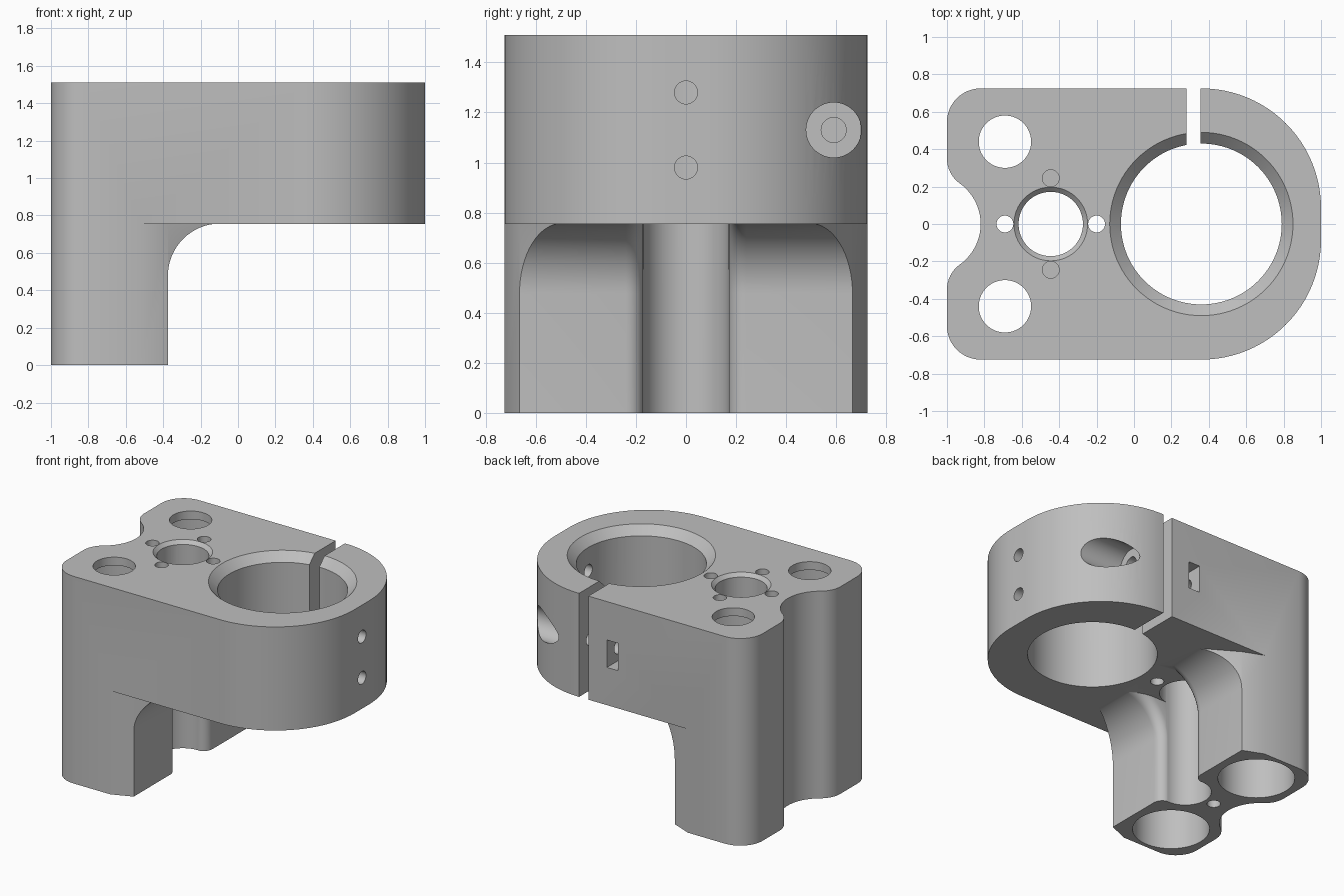
import bpy, bmesh
from math import sin, cos, radians, pi
from mathutils import Vector

cube = bpy.data.objects.get("Cube")
if cube:
    bpy.data.objects.remove(cube, do_unlink=True)

TOP, UNDER, HALF_Y = 1.51, 0.755, 0.725
RING_X, SHAFT_X = 0.36, -0.445


def arc(cx, cy, r, start, end, n=12):
    steps = [radians(start + (end - start) * i / n) for i in range(n + 1)]
    return [(cx + r * cos(a), cy + r * sin(a)) for a in steps]


def prism(name, pts, lo, hi, axis="z", round_edge=None):
    """Extrude a 2D outline along z (points x, y) or along y (points x, z)."""
    bm = bmesh.new()
    place = (lambda p: (p[0], p[1], lo)) if axis == "z" else (lambda p: (p[0], lo, p[1]))
    face = bm.faces.new([bm.verts.new(place(p)) for p in pts])
    edges = list(face.edges)
    top = bmesh.ops.extrude_face_region(bm, geom=[face], use_keep_orig=True)
    shift = Vector((0, 0, hi - lo) if axis == "z" else (0, hi - lo, 0))
    bmesh.ops.translate(bm, vec=shift, verts=[v for v in top["geom"] if isinstance(v, bmesh.types.BMVert)])
    bmesh.ops.recalc_face_normals(bm, faces=bm.faces)
    if round_edge:
        radius, rule = round_edge
        chosen = [e for e in edges if all(rule(v.co) for v in e.verts)]
        bmesh.ops.bevel(bm, geom=chosen, offset=radius, segments=6, profile=0.5, affect="EDGES")
        bmesh.ops.recalc_face_normals(bm, faces=bm.faces)
    mesh = bpy.data.meshes.new(name)
    bm.to_mesh(mesh)
    bm.free()
    obj = bpy.data.objects.new(name, mesh)
    bpy.context.collection.objects.link(obj)
    return obj


def box(name, x0, x1, y0, y1, z0, z1):
    return prism(name, [(x0, y0), (x1, y0), (x1, y1), (x0, y1)], z0, z1)


def cone(name, start, length, r1, r2=None, axis="z", sides=64):
    x, y, z = start
    centre = (x, y, z + length / 2) if axis == "z" else (x + length / 2, y, z)
    turn = (0, 0, 0) if axis == "z" else (0, pi / 2, 0)
    bpy.ops.mesh.primitive_cone_add(vertices=sides, radius1=r1, radius2=r1 if r2 is None else r2,
                                    depth=length, location=centre, rotation=turn)
    obj = bpy.context.object
    obj.name = name
    return obj


def combine(target, tool, operation="DIFFERENCE"):
    """Apply one boolean and discard its tool."""
    tool.hide_render = True
    mod = target.modifiers.new("shape", "BOOLEAN")
    mod.operation, mod.object, mod.solver = operation, tool, "EXACT"
    bpy.context.view_layer.objects.active = target
    bpy.ops.object.modifier_apply(modifier=mod.name)
    bpy.data.objects.remove(tool, do_unlink=True)


# Whole block: rounded nose, rounded back corners, scalloped end
outline = (arc(RING_X, -0.085, 0.64, -90, 0, 24) + arc(RING_X, 0.085, 0.64, 0, 90, 24)
           + arc(-0.82, 0.545, 0.18, 90, 180) + arc(-0.837, 0.35, 0.163, 180, 234.5)
           + arc(-1.087, 0, 0.267, 54.5, -54.5, 20)[1:-1]
           + arc(-0.837, -0.35, 0.163, 125.5, 180) + arc(-0.82, -0.545, 0.18, 180, 270))
body = prism("clamp_bracket", outline, 0, TOP)

# Space below the clamp, leaving two flared legs and the web between them
space = box("underside_space", -0.7, 1.2, -1, 1, -0.1, UNDER)
fillet = arc(-0.095, 0.477, 0.28, 180, 90, 16)
profile = [(-0.9, -0.2), (-0.375, -0.2)] + fillet + [(0.5, 0.757), (0.5, 1.1), (-0.9, 1.1)]


def inner_edge(co):
    return co.x > -0.4 and co.z < 0.76


for side in (-1, 1):
    leg = prism("leg_keep", profile, 0.17 * side, 0.9 * side, "y", (0.07, inner_edge))
    flank = [(-1.2, 0), (-1.2, 0.95), (-0.7, 0.95), (-0.62, 0.765), (-0.375, 0.665), (-0.1, 0.5), (0.6, 0)]
    limit = prism("leg_limit", [(x, y * side) for x, y in flank], -0.3, 1.2)
    combine(leg, limit, "INTERSECT")
    combine(space, leg)
combine(space, box("web_keep", -0.9, SHAFT_X, -0.2, 0.2, -0.3, 1))
combine(body, space)

# Large clamp bore and shaft bore, both chamfered at the top
combine(body, cone("clamp_bore", (RING_X, 0, -0.1), 1.8, 0.43, sides=96))
combine(body, cone("clamp_chamfer", (RING_X, 0, 1.40), 0.17, 0.38, 0.55, sides=96))
combine(body, cone("shaft_bore", (SHAFT_X, 0, -0.1), 1.8, 0.172))
combine(body, cone("shaft_chamfer", (SHAFT_X, 0, 1.43), 0.14, 0.117, 0.257))

# Bearing pockets open from below, with a thin lip at the top
for side in (-1, 1):
    combine(body, cone("rod_hole", (-0.69, 0.44 * side, 1.2), 0.5, 0.14))
    combine(body, cone("bearing_pocket", (-0.69, 0.44 * side, -0.1), 1.55, 0.255))

# Four screw holes around the shaft: two through, two blind
for side in (-1, 1):
    combine(body, cone("through_screw", (SHAFT_X + 0.245 * side, 0, -0.1), 1.8, 0.045, sides=32))
    combine(body, cone("blind_screw", (SHAFT_X, 0.245 * side, 1.1), 0.6, 0.045, sides=32))

# Clamp split, pinch bolt with its head pocket, and nut slot
combine(body, box("clamp_split", 0.28, 0.355, 0.2, 0.9, -0.1, 1.7))
combine(body, cone("bolt_head_pocket", (0.52, 0.59, 1.13), 0.7, 0.11, axis="x", sides=48))
combine(body, cone("bolt_hole", (-0.02, 0.59, 1.13), 0.7, 0.05, axis="x", sides=32))
combine(body, box("nut_slot", 0.04, 0.13, 0.49, 0.9, 1.03, 1.23))

# Two set screw holes in the nose
for z in (0.98, 1.28):
    combine(body, cone("set_screw", (0.6, 0, z), 0.6, 0.046, axis="x", sides=32))

# Single grey finish
grey = bpy.data.materials.new("plain_grey")
grey.use_nodes = True
colour = (0.52, 0.52, 0.52, 1)
grey.diffuse_color = colour
grey.node_tree.nodes["Principled BSDF"].inputs["Base Color"].default_value = colour
body.data.materials.clear()
body.data.materials.append(grey)
for poly in body.data.polygons:
    poly.material_index = 0

bpy.ops.object.select_all(action="DESELECT")
body.select_set(True)
bpy.context.view_layer.objects.active = body
bpy.ops.object.shade_smooth_by_angle(angle=radians(30))
